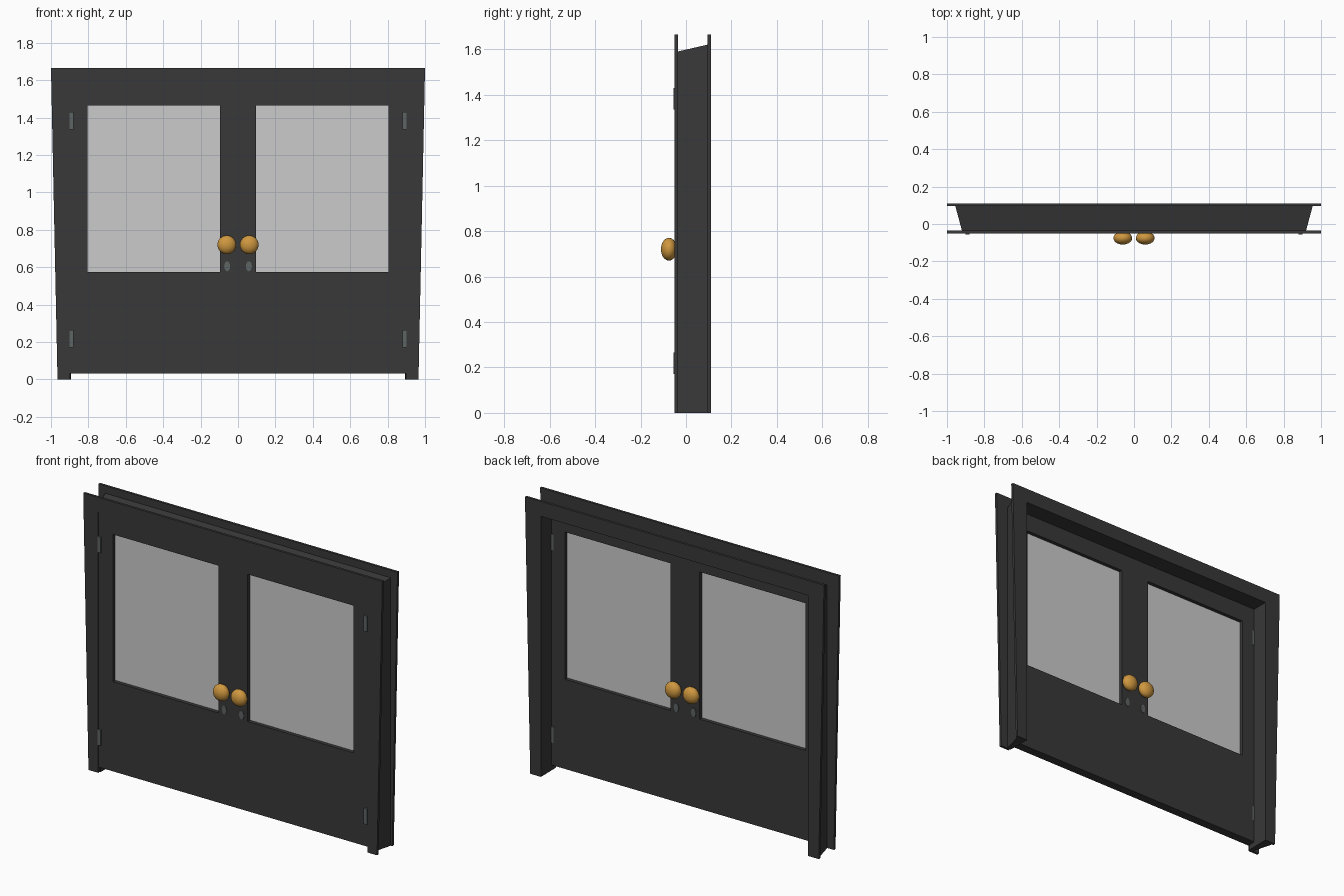
import bpy, bmesh, math

if "Cube" in bpy.data.objects:
    bpy.data.objects.remove(bpy.data.objects["Cube"])


def material(name, *rgba):
    m = bpy.data.materials.new(name)
    m.diffuse_color = rgba
    m.use_nodes = True
    m.node_tree.nodes["Principled BSDF"].inputs["Base Color"].default_value = m.diffuse_color
    return m


DARK = material("charcoal paint", 0.04, 0.04, 0.04, 1)
GLASS = material("pale glass", 0.6, 0.6, 0.6, 0.8)
BRASS = material("warm brass", 0.62, 0.31, 0.05, 1)
STEEL = material("grey steel", 0.11, 0.125, 0.125, 1)


def finish(bm, name, mat):
    bmesh.ops.recalc_face_normals(bm, faces=bm.faces)
    me = bpy.data.meshes.new(name)
    bm.to_mesh(me)
    bm.free()
    me.materials.append(mat)
    ob = bpy.data.objects.new(name, me)
    bpy.context.collection.objects.link(ob)
    return ob


def loft(name, front, yf, back, yb, mat):
    """Closed solid between two xz outlines with equal point counts."""
    bm = bmesh.new()
    a = [bm.verts.new((x, yf, z)) for x, z in front]
    b = [bm.verts.new((x, yb, z)) for x, z in back]
    bm.faces.new(a)
    bm.faces.new(b[::-1])
    for i in range(len(a)):
        j = (i + 1) % len(a)
        bm.faces.new((a[i], b[i], b[j], a[j]))
    return finish(bm, name, mat)


def arch(bottom, top, height, inner, head):
    """Upside-down U outline of a door surround."""
    half = [(inner, head), (inner, 0), (bottom, 0), (top, height)]
    return half + [(-x, z) for x, z in reversed(half)]


def box(name, x0, x1, y0, y1, z0, z1, mat):
    o = [(x0, z0), (x1, z0), (x1, z1), (x0, z1)]
    return loft(name, o, y0, o, y1, mat)


# Casings, widening toward the top, and the splayed jamb between them
front = arch(0.965, 1.0, 1.665, 0.9, 1.575)
back = arch(0.965, 1.0, 1.665, 0.893, 1.575)
loft("front_casing", front, -0.05, front, -0.035, DARK)
loft("back_casing", back, 0.095, back, 0.11, DARK)
loft("jamb", arch(0.92, 0.92, 1.59, 0.895, 1.575), -0.035,
     arch(0.955, 0.955, 1.62, 0.893, 1.575), 0.095, DARK)

# Door slab with two window openings
xs = [-0.9, -0.805, -0.097, 0.097, 0.805, 0.9]
zs = [0.033, 0.575, 1.465, 1.575]
DOOR_F, DOOR_B = -0.046, 0.008
bm = bmesh.new()
grid = [[bm.verts.new((x, DOOR_F, z)) for z in zs] for x in xs]
for i in range(5):
    for j in range(3):
        if j == 1 and i in (1, 3):
            continue
        bm.faces.new((grid[i][j], grid[i + 1][j], grid[i + 1][j + 1], grid[i][j + 1]))
new = bmesh.ops.extrude_face_region(bm, geom=bm.faces[:])["geom"]
bmesh.ops.translate(bm, vec=(0, DOOR_B - DOOR_F, 0),
                    verts=[g for g in new if isinstance(g, bmesh.types.BMVert)])
finish(bm, "door", DARK)

for s, side in ((-1, "left"), (1, "right")):
    # Window pane
    box(side + "_glass", *sorted((s * 0.097, s * 0.805)), -0.024, -0.014, 0.575, 1.465, GLASS)
    # Hinges
    for z, level in ((0.17, "lower"), (1.335, "upper")):
        box(f"{side}_{level}_hinge", *sorted((s * 0.88, s * 0.902)),
            -0.056, 0.011, z, z + 0.095, STEEL)
    # Knobs and keyhole plates on both faces
    for y, out, face in ((DOOR_F, -1, "front"), (DOOR_B, 1, "back")):
        bpy.ops.mesh.primitive_uv_sphere_add(segments=24, ring_count=16, radius=1,
                                             location=(s * 0.06, y + out * 0.029, 0.72),
                                             rotation=(math.pi / 2, 0, 0))
        knob = bpy.context.object
        knob.name = f"{side}_{face}_knob"
        knob.scale = (0.05, 0.05, 0.035)
        knob.data.materials.append(BRASS)
        bpy.ops.object.shade_smooth()
        plate = [(s * 0.058 + 0.016 * math.cos(t * math.pi / 6),
                  0.605 + 0.027 * math.sin(t * math.pi / 6)) for t in range(12)]
        loft(f"{side}_{face}_keyhole_plate", plate, y, plate, y + out * 0.004, STEEL)
